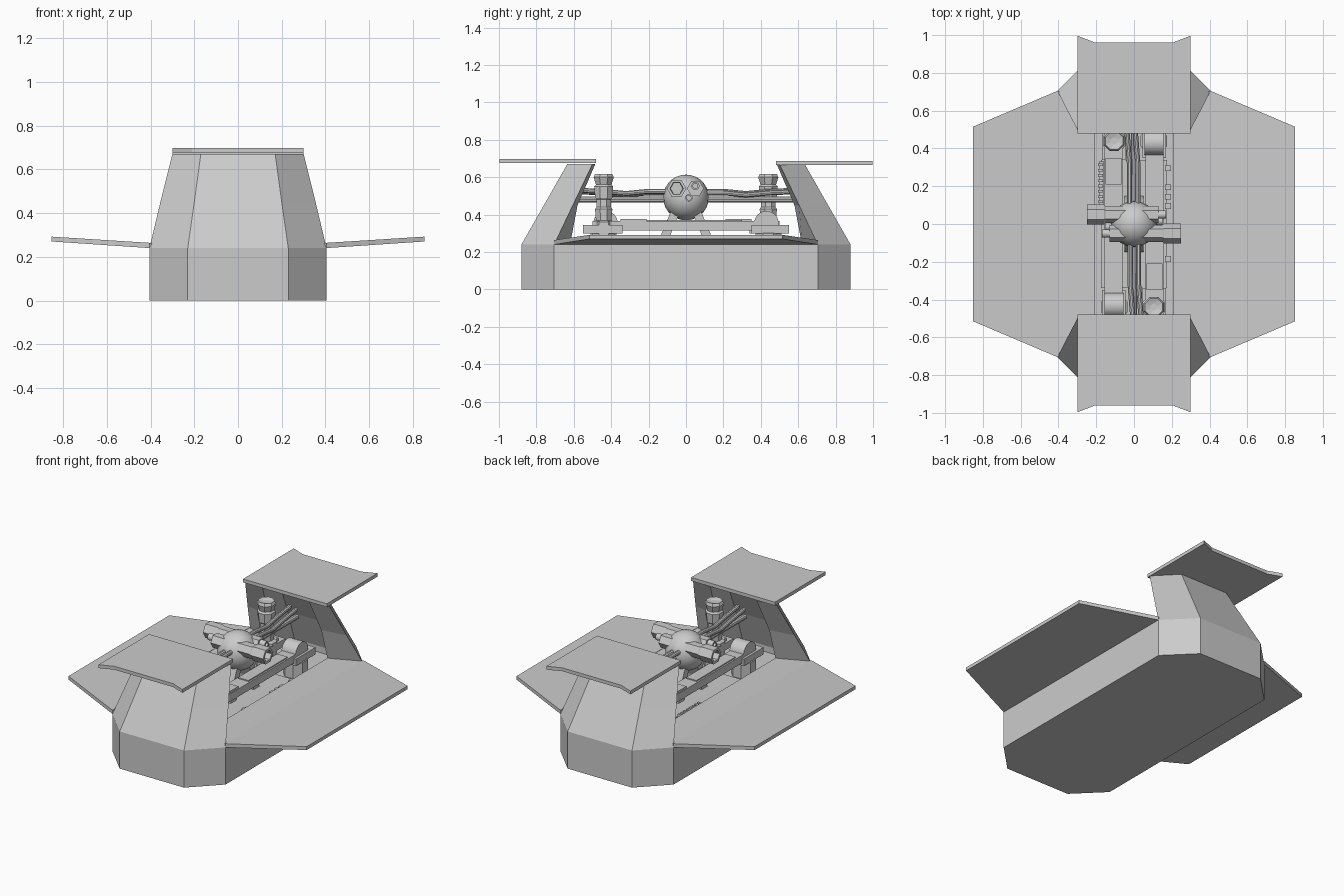
import bpy, bmesh, math
from mathutils import Matrix, Vector

if "Cube" in bpy.data.objects:
    bpy.data.objects.remove(bpy.data.objects["Cube"])

grey = bpy.data.materials.new("plain_grey")
grey.diffuse_color = (0.6, 0.6, 0.6, 1)
grey.use_nodes = True
grey.node_tree.nodes["Principled BSDF"].inputs["Base Color"].default_value = grey.diffuse_color
TURN = Matrix.Rotation(math.pi, 4, 'Z')


def finish(name, bm, smooth=False):
    bmesh.ops.recalc_face_normals(bm, faces=bm.faces)
    me = bpy.data.meshes.new(name)
    bm.to_mesh(me)
    bm.free()
    me.materials.append(grey)
    ob = bpy.data.objects.new(name, me)
    bpy.context.collection.objects.link(ob)
    if smooth:
        bpy.ops.object.select_all(action='DESELECT')
        ob.select_set(True)
        bpy.context.view_layer.objects.active = ob
        bpy.ops.object.shade_smooth_by_angle(angle=math.radians(35))
    return ob


def loft(name, rings, smooth=False, mat=Matrix()):
    """Closed solid through rings of 3D points."""
    bm = bmesh.new()
    vs = [[bm.verts.new(mat @ Vector(p)) for p in r] for r in rings]
    n = len(rings[0])
    for a, b in zip(vs, vs[1:]):
        for i in range(n):
            bm.faces.new((a[i], a[(i + 1) % n], b[(i + 1) % n], b[i]))
    bm.faces.new(vs[0][::-1])
    bm.faces.new(vs[-1])
    return finish(name, bm, smooth)


def prism(name, pts, z0, z1, mat=Matrix()):
    return loft(name, [[(x, y, z) for x, y in pts] for z in (z0, z1)], mat=mat)


def box(name, x0, x1, y0, y1, z0, z1, mat=Matrix()):
    return prism(name, [(x0, y0), (x1, y0), (x1, y1), (x0, y1)], z0, z1, mat)


def turned(name, profile, origin, axis='Z', n=8, mat=Matrix(), smooth=False):
    """Stack of n-sided rings: profile holds (radius, distance along axis)."""
    rot = Vector((0, 0, 1)).rotation_difference(
        Vector({'X': (1, 0, 0), 'Y': (0, 1, 0), 'Z': (0, 0, 1)}[axis])).to_matrix()
    rings = [[Vector(origin) + rot @ Vector((r * math.cos((i + .5) * math.tau / n),
             r * math.sin((i + .5) * math.tau / n), h)) for i in range(n)] for r, h in profile]
    return loft(name, rings, smooth, mat)


# hull floor slab
hull = [(.405, .705), (.23, .88), (-.23, .88), (-.405, .705)]
prism("hull_floor", hull + [(-x, -y) for x, y in hull], 0, .2)


# C-shaped tower cross-section from its right half
def c_ring(z, half):
    return [(x, y, z) for x, y in half] + [(-x, y, z) for x, y in half[::-1]]


tower = [c_ring(z, h) for z, h in (
    (.20, [(.13, .76), (.21, .62), (.405, .705), (.23, .88)]),
    (.24, [(.13, .76), (.21, .62), (.405, .705), (.23, .88)]),
    (.45, [(.12, .68), (.19, .58), (.355, .605), (.20, .76)]),
    (.67, [(.10, .57), (.165, .485), (.30, .50), (.17, .635)]))]

for tag, m in (("back", Matrix()), ("front", TURN)):
    lift = .672 if tag == "back" else .682
    loft(tag + "_tower", tower, mat=m)

    # overhanging roof plate with swept corners
    prism(tag + "_roof", [(-.3, .48), (.3, .48), (.3, .997), (.21, .962), (-.21, .962), (-.3, .997)],
          lift - .006, lift + .016, m)

    # side deck and sloping flap
    prism(tag + "_side_deck", [(.21, -.62), (.405, -.705), (.405, .705), (.21, .62)], .2, .262, m)
    loft(tag + "_side_flap", [
        [(.405, -.705, .24), (.405, .705, .24), (.405, .705, .264), (.405, -.705, .264)],
        [(.852, -.515, .27), (.852, .515, .27), (.852, .515, .292), (.852, -.515, .292)]], mat=m)

    # long beam with pads
    box(tag + "_beam", .06, .155, -.5, .37, .315, .365, m)
    box(tag + "_beam_pad", .065, .15, -.35, -.21, .365, .378, m)
    box(tag + "_beam_panel", .07, .145, -.1, .3, .365, .372, m)
    box(tag + "_beam_end", .045, .17, -.55, -.34, .30, .345, m)
    box(tag + "_beam_step", .045, .17, .35, .55, .30, .345, m)

    # segmented post
    turned(tag + "_post", [(.065, .2), (.065, .36), (.045, .37), (.05, .43), (.042, .44), (.042, .48),
           (.05, .49), (.055, .55), (.045, .56), (.058, .60), (.05, .618), (.02, .61)],
           (.105, -.44, 0), n=8, mat=m)

    # drum base and horizontal drum
    turned(tag + "_drum_base", [(.075, .2), (.075, .30), (.06, .31)], (.105, .44, 0), n=8, mat=m)
    turned(tag + "_drum", [(.03, -.05), (.065, -.05), (.065, .05), (.03, .05)],
           (.105, .43, .355), 'X', 20, m, True)

    # large hexagonal barrel, with recessed mouth, and slim tubes
    turned(tag + "_barrel", [(.045, -.13), (.045, .15), (.052, .16), (.052, .25), (.036, .25), (.033, .2)],
           (0, -.05, .54), 'X', 6, m)
    turned(tag + "_upper_tube", [(.022, 0), (.022, .17), (.013, .17), (.013, .14)],
           (0, .05, .553), 'X', 12, m, True)
    turned(tag + "_lower_tube", [(.02, 0), (.02, .15), (.012, .15), (.012, .12)],
           (0, .015, .49), 'X', 12, m, True)

    # splayed foot under the sphere
    loft(tag + "_foot", [[(-.05, y0, z), (.05, y0, z), (.05, y1, z), (-.05, y1, z)]
         for z, y0, y1 in ((.2, .09, .15), (.3, .08, .13), (.42, .03, .08))], mat=m)

    # pair of upper pipes and one lower pipe running into the tower
    for x, z, r in ((-.024, .525, .014), (.02, .517, .014), (0, .48, .017)):
        path = [(0, 0, 0), (0, .2, 0), (0, .32, -.012), (-.01, .45, 0), (-.025, .6, .006)]
        if r > .015:
            path = [(0, 0, 0), (0, .6, 0)]
        loft(tag + "_pipe", [[(x + px + r * math.cos(a * math.pi / 5), py, z + pz + r * math.sin(a * math.pi / 5))
             for a in range(10)] for px, py, pz in path], True, m)

    # raised tray on the trough floor
    box(tag + "_tray", .03, .175, -.34, .34, .2, .215, m)

# small floor boxes on one side, toothed rack on the other
for y in (-.2, .08, .13, .18, .28):
    box("floor_box", .165, .195, y, y + .03, .2, .235)
box("rack_base", -.185, -.16, .1, .33, .2, .23)
for i in range(8):
    y = .11 + i * .028
    box("rack_tooth", -.19, -.165, y, y + .014, .215, .245)

# central sphere
bm = bmesh.new()
bmesh.ops.create_uvsphere(bm, u_segments=20, v_segments=14, radius=.122,
                          matrix=Matrix.Translation((0, 0, .492)))
finish("centre_sphere", bm, True)
